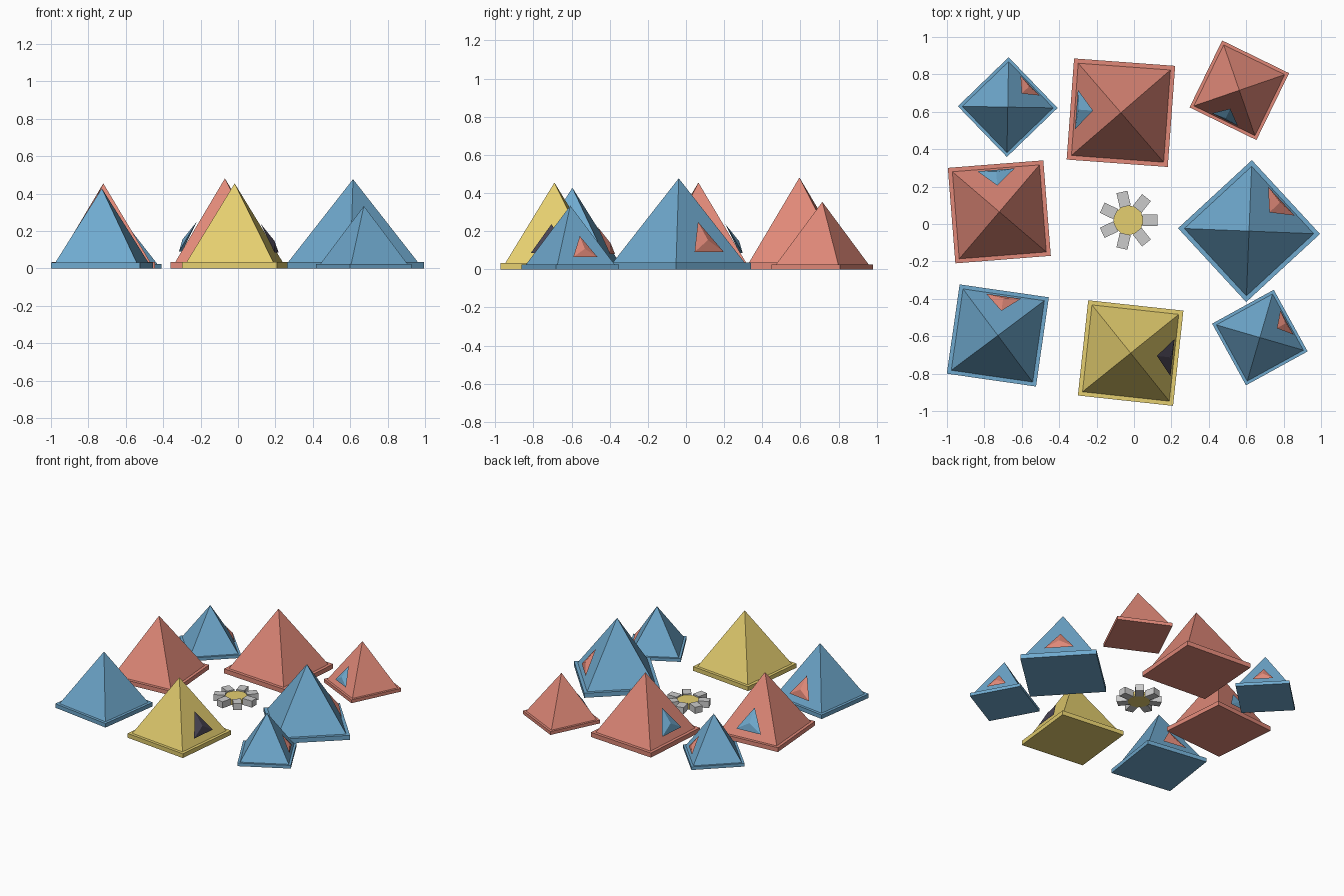
import bpy, math
from mathutils import Matrix, Vector

if "Cube" in bpy.data.objects:
    bpy.data.objects.remove(bpy.data.objects["Cube"])


def material(name, rgb):
    m = bpy.data.materials.new(name)
    m.diffuse_color = (*rgb, 1)
    m.use_nodes = True
    m.node_tree.nodes["Principled BSDF"].inputs["Base Color"].default_value = m.diffuse_color
    return m


BLUE = material("blue", (0.16, 0.40, 0.62))
RED = material("red", (0.75, 0.25, 0.19))
YELLOW = material("yellow", (0.78, 0.62, 0.16))
DARK = material("dark", (0.07, 0.06, 0.09))


def finish(name, matrix, mat=None):
    ob = bpy.context.object
    ob.name = name
    ob.matrix_world = matrix
    if mat:
        ob.data.materials.append(mat)
    return ob


def box(name, size, matrix, mat=None):
    bpy.ops.mesh.primitive_cube_add(size=1)
    finish(name, matrix @ Matrix.Diagonal((*size, 1)), mat)


def cone(name, sides, radius, depth, matrix, mat):
    bpy.ops.mesh.primitive_cone_add(vertices=sides, radius1=radius, radius2=0, depth=depth)
    finish(name, matrix, mat)


def tent(i, x, y, side, door_deg, mat, door_mat):
    s = side / 2
    height, slab = 0.888 * side, 0.065 * side
    roof_half = 0.912 * s
    # local +x points towards the door
    frame = Matrix.Translation((x, y, 0)) @ Matrix.Rotation(math.radians(door_deg), 4, 'Z')
    box(f"tent_base_{i}", (side, side, slab), frame @ Matrix.Translation((0, 0, slab / 2)), mat)
    rise = height - slab
    cone(f"tent_roof_{i}", 4, roof_half * math.sqrt(2), rise,
         frame @ Matrix.Translation((0, 0, slab + rise / 2)) @ Matrix.Rotation(math.pi / 4, 4, 'Z'), mat)
    # shallow three-sided door flap lying parallel to the roof slope
    slope = math.atan2(rise, roof_half)
    up = Vector((-math.cos(slope), 0, math.sin(slope)))
    out = Vector((math.sin(slope), 0, math.cos(slope)))
    across = up.cross(out) * -1
    rot = Matrix((-across, up, out)).transposed().to_4x4()
    if rot.determinant() < 0:
        rot = Matrix((across, up, out)).transposed().to_4x4()
    depth = 0.08 * s
    centre = Vector((0.77 * s, 0, 0.3 * height)) + out * depth / 2
    cone(f"tent_door_{i}", 3, 0.45 * s, depth, frame @ Matrix.Translation(centre) @ rot, door_mat)


# ring of tents: x, y, side, door direction, tent colour, door colour
TENTS = [
    (-0.675, 0.625, 0.377, 44, BLUE, RED),
    (-0.07, 0.595, 0.542, 175.8, RED, BLUE),
    (0.563, 0.715, 0.398, -116, RED, BLUE),
    (-0.72, 0.065, 0.512, 94.5, RED, BLUE),
    (0.615, -0.038, 0.537, 42.7, BLUE, RED),
    (-0.728, -0.596, 0.482, 81.8, BLUE, RED),
    (-0.018, -0.69, 0.512, -6.2, YELLOW, DARK),
    (0.673, -0.607, 0.376, 28.8, BLUE, RED),
]
for i, t in enumerate(TENTS, 1):
    tent(i, *t)

# fire pit in the middle with a ring of stones
pit = Matrix.Translation((-0.03, 0.02, 0))
bpy.ops.mesh.primitive_cylinder_add(vertices=12, radius=0.08, depth=0.04)
finish("fire_disc", pit @ Matrix.Translation((0, 0, 0.02)), YELLOW)
for k in range(7):
    box(f"fire_stone_{k + 1}", (0.08, 0.06, 0.05),
        pit @ Matrix.Rotation(k * math.tau / 7, 4, 'Z') @ Matrix.Translation((0.115, 0, 0.025)))
